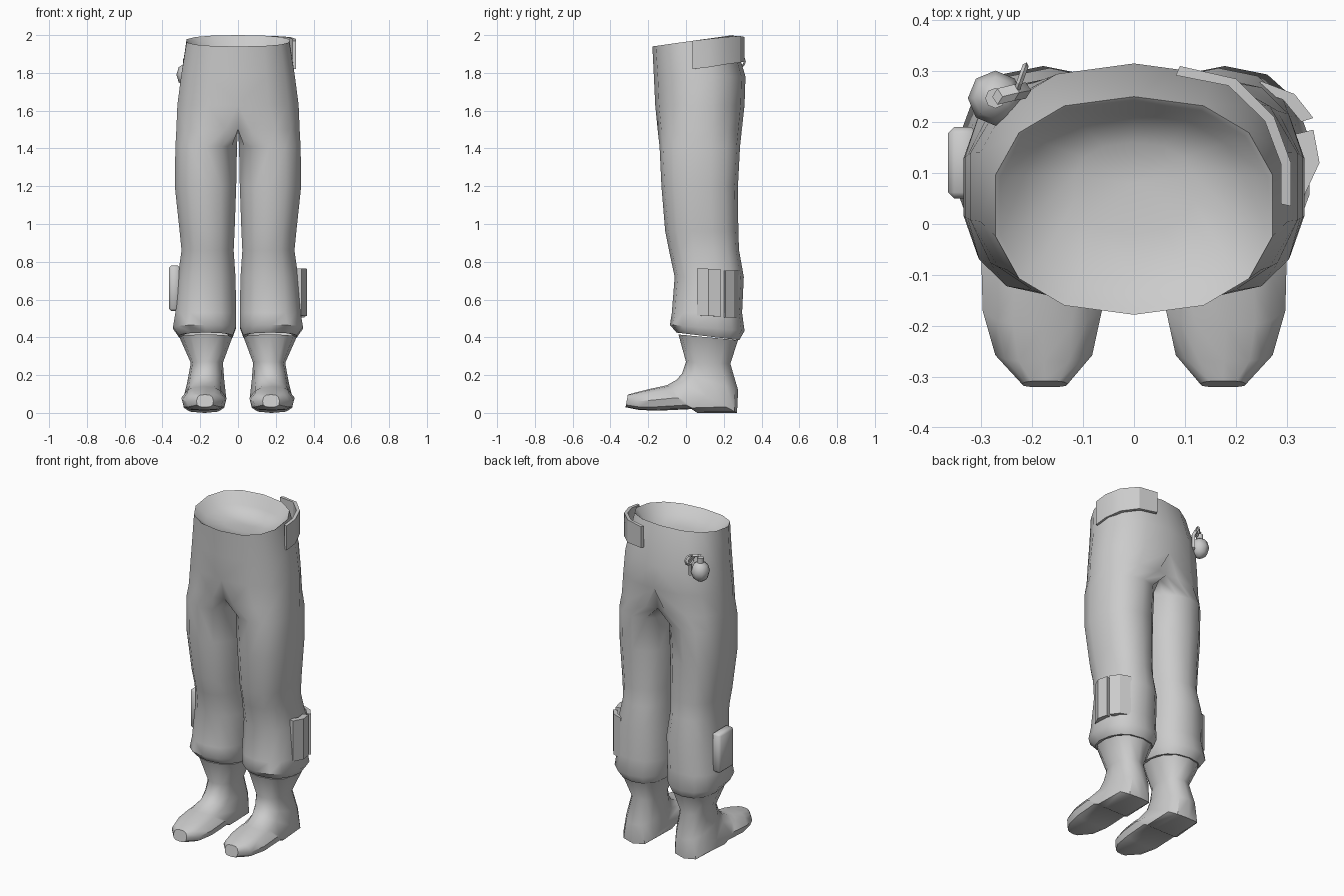
import bpy, bmesh, math
from mathutils import Vector, Matrix

if "Cube" in bpy.data.objects:
    bpy.data.objects.remove(bpy.data.objects["Cube"])

N = 14  # points per cross-section; index 0 = front, N/2 = back


def spow(v, e):
    return math.copysign(abs(v) ** e, v)


def finish(name, bm, mirror=False, angle=40):
    bmesh.ops.recalc_face_normals(bm, faces=bm.faces)
    me = bpy.data.meshes.new(name)
    bm.to_mesh(me)
    bm.free()
    ob = bpy.data.objects.new(name, me)
    bpy.context.collection.objects.link(ob)
    if mirror:
        m = ob.modifiers.new("mirror", 'MIRROR')
        m.use_clip = True
        m.merge_threshold = 0.0005
    bpy.ops.object.select_all(action='DESELECT')
    ob.select_set(True)
    bpy.context.view_layer.objects.active = ob
    bpy.ops.object.shade_smooth_by_angle(angle=math.radians(angle))
    return ob


def loft(rings, closed=True, cap=False):
    bm = bmesh.new()
    rows = [[bm.verts.new(p) for p in r] for r in rings]
    n = len(rings[0])
    for a, b in zip(rows, rows[1:]):
        for i in range(n if closed else n - 1):
            j = (i + 1) % n
            bm.faces.new((a[i], a[j], b[j], b[i]))
    if cap:
        bm.faces.new(rows[0])
        bm.faces.new(rows[-1])
    return bm


def trouser_ring(z, xin, xout, yf, yb, blend, tilt):
    """Leg section (blend 0) turning into half of a pelvis section (blend 1)."""
    pts = []
    yc, ry = (yf + yb) / 2, (yb - yf) / 2
    for k in range(N):
        t = -math.pi / 2 + 2 * math.pi * k / N
        c, s = spow(math.cos(t), 0.85), spow(math.sin(t), 0.85)
        leg = (xin + xout) / 2 + (xout - xin) / 2 * c
        outer = k <= N // 2
        if blend and not outer:
            x = 0
        else:
            x = leg * (1 - blend) + xout * max(0, c) * blend
            if blend == 1 and k in (0, N // 2):
                x = 0
        y = yc + ry * s
        pts.append((x, y, z + tilt * (y - yc)))
    return pts


# Trousers: cuff, knee, thigh, hip, waist, then the sunken waist cap
sections = [
    (0.41, 0.05, 0.29, -0.02, 0.25, 0, -0.12),
    (0.405, 0.025, 0.315, -0.05, 0.282, 0, -0.12),
    (0.45, 0.008, 0.348, -0.085, 0.31, 0, -0.08),
    (0.53, 0.006, 0.335, -0.075, 0.297, 0, 0),
    (0.72, 0.01, 0.322, -0.06, 0.306, 0, 0),
    (0.86, 0.02, 0.302, -0.09, 0.281, 0, 0),
    (0.96, 0.015, 0.312, -0.11, 0.277, 0, 0),
    (1.20, 0.006, 0.338, -0.13, 0.275, 0, 0),
    (1.41, 0.002, 0.335, -0.14, 0.286, 0, 0),
    (1.50, 0.0, 0.332, -0.15, 0.296, 0.6, 0),
    (1.63, 0.0, 0.328, -0.163, 0.31, 1, 0),
    (1.78, 0.0, 0.308, -0.17, 0.315, 1, 0),
    (1.97, 0.0, 0.278, -0.178, 0.25, 1, 0.14),
    (1.962, 0.0, 0.268, -0.168, 0.24, 1, 0.14),
    (1.91, 0.0, 0.22, -0.12, 0.215, 1, 0.1),
    (1.88, 0.0, 0.12, -0.02, 0.16, 1, 0),
    (1.875, 0.0, 0.0, 0.08, 0.08, 1, 0),
]
bm = loft([trouser_ring(*s) for s in sections])
inner = [f for f in bm.faces if all(v.co.x < 1e-4 for v in f.verts)]
bmesh.ops.delete(bm, geom=inner, context='FACES')
bmesh.ops.remove_doubles(bm, verts=bm.verts, dist=1e-4)
bmesh.ops.dissolve_degenerate(bm, edges=bm.edges, dist=1e-5)
finish("trousers", bm, mirror=True, angle=50)


# Boots: sections swing from horizontal at the shaft to upright at the toe
def boot_ring(fy, fz, by, bz, xc, w, e, taper):
    f, b = Vector((0, fy, fz)), Vector((0, by, bz))
    pts = []
    for k in range(12):
        t = 2 * math.pi * k / 12
        s, c = spow(math.cos(t), e), spow(math.sin(t), e)
        p = (f + b) / 2 + (f - b) / 2 * s
        p.x = xc + w * c * (1 - taper * max(0, s))
        pts.append(p)
    return pts


boot = [
    (-0.04, 0.415, 0.275, 0.385, 0.17, 0.14, 0.85, 0),
    (0.0, 0.27, 0.235, 0.26, 0.165, 0.085, 0.85, 0),
    (-0.02, 0.21, 0.276, 0.12, 0.17, 0.098, 0.8, 0.1),
    (-0.05, 0.175, 0.27, 0.0, 0.175, 0.112, 0.65, 0.3),
    (-0.10, 0.147, 0.06, 0.0, 0.18, 0.117, 0.65, 0.3),
    (-0.13, 0.14, 0.03, 0.02, 0.18, 0.12, 0.65, 0.3),
    (-0.20, 0.125, -0.14, 0.012, 0.18, 0.117, 0.65, 0.25),
    (-0.27, 0.107, -0.245, 0.015, 0.177, 0.095, 0.65, 0.2),
    (-0.308, 0.097, -0.32, 0.03, 0.175, 0.045, 0.65, 0.1),
]
finish("boots", loft([boot_ring(*b) for b in boot], cap=True), mirror=True)


# Belt flap wrapped round the left hip: (x, y, top z, bottom z)
def strip(name, cols, thick):
    inner_ring = []
    for x, y, zt, zb in cols:
        d = Vector((x, y - 0.1, 0)).normalized() * thick
        o, i = Vector((x, y, 0)), Vector((x, y, 0)) - d
        up, dn = Vector((0, 0, zt)), Vector((0, 0, zb))
        inner_ring.append([o + up, o + dn, i + dn, i + up])
    return finish(name, loft(inner_ring, cap=True), angle=30)


strip("belt_flap", [(0.308, 0.035, 1.97, 1.82), (0.308, 0.12, 1.98, 1.83),
                    (0.275, 0.21, 1.99, 1.845), (0.20, 0.285, 1.995, 1.855),
                    (0.09, 0.31, 1.99, 1.86)], 0.02)

# Left calf pouches
strip("side_pouch", [(0.335, 0.058, 0.765, 0.515), (0.364, 0.12, 0.763, 0.513),
                     (0.352, 0.185, 0.76, 0.51)], 0.035)
strip("rear_pouch", [(0.352, 0.208, 0.755, 0.505), (0.315, 0.255, 0.755, 0.505),
                     (0.25, 0.28, 0.755, 0.505)], 0.025)


# Right calf pouch, bevelled box
def box(name, loc, size, bevel, rot=0):
    bm = bmesh.new()
    m = Matrix.Translation(loc) @ Matrix.Rotation(rot, 4, 'Z') @ Matrix.Diagonal((*size, 1))
    bmesh.ops.create_cube(bm, size=1, matrix=m)
    bmesh.ops.bevel(bm, geom=bm.edges[:], offset=bevel, segments=1, affect='EDGES')
    return finish(name, bm, angle=60)


box("calf_pouch", (-0.336, 0.12, 0.66), (0.058, 0.14, 0.24), 0.012)

# Hip canister: faceted body, neck, lever
profile = [(0.015, 1.73), (0.042, 1.75), (0.054, 1.79), (0.042, 1.83),
           (0.02, 1.845), (0.02, 1.875)]
body = [[(-0.272 + r * math.cos(a * math.pi / 4), 0.247 + r * math.sin(a * math.pi / 4), z)
         for a in range(8)] for r, z in profile]
finish("canister", loft(body, cap=True), angle=50)

lever = [(-0.268, 0.25, 1.885), (-0.235, 0.258, 1.88), (-0.212, 0.262, 1.84), (-0.212, 0.262, 1.76)]
rings = [[(x, y + 0.016, z), (x + 0.01, y, z + 0.006), (x, y - 0.016, z), (x - 0.01, y, z - 0.006)]
         for x, y, z in lever]
finish("canister_lever", loft(rings, cap=True), angle=30)

# Pull ring hanging beside the lever
bpy.ops.mesh.primitive_torus_add(major_segments=10, minor_segments=4, major_radius=0.028,
                                 minor_radius=0.006, location=(-0.222, 0.285, 1.86),
                                 rotation=(math.radians(90), 0, math.radians(70)))
bpy.context.object.name = "pull_ring"
